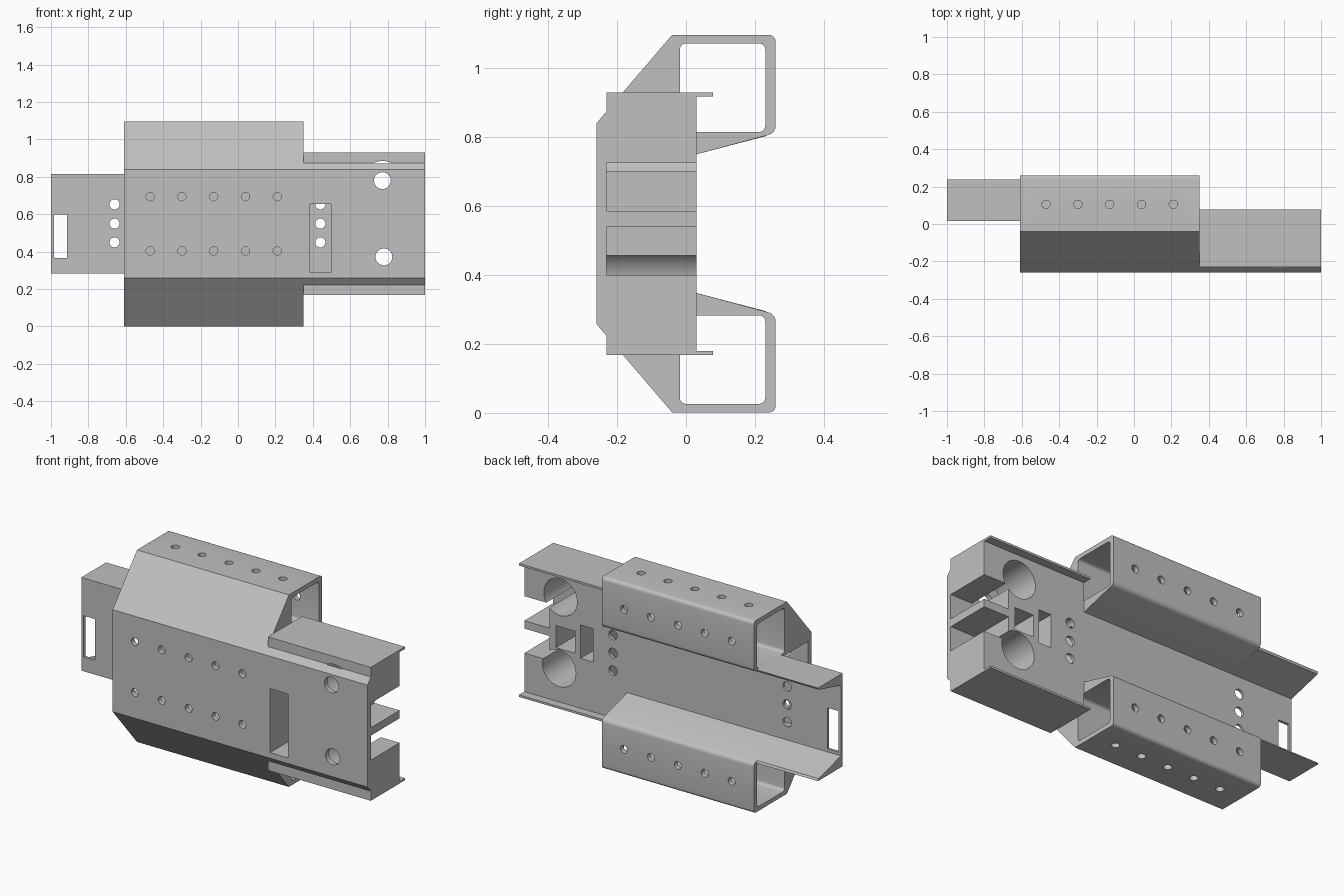
import bpy, bmesh, math
from mathutils import Matrix

cube = bpy.data.objects.get("Cube")
if cube:
    bpy.data.objects.remove(cube, do_unlink=True)

MID = 0.549            # height of the mirror plane
HOLES_X = [-0.47 + 0.17 * i for i in range(5)]
BOLT_Z = (0.45, 0.55, 0.653)

grey = bpy.data.materials.new("plain_grey")
grey.use_nodes = True
COLOUR = (0.53, 0.53, 0.53, 1)
grey.diffuse_color = COLOUR
grey.node_tree.nodes["Principled BSDF"].inputs["Base Color"].default_value = COLOUR


def to_object(name, bm):
    bmesh.ops.recalc_face_normals(bm, faces=bm.faces)
    mesh = bpy.data.meshes.new(name)
    bm.to_mesh(mesh)
    bm.free()
    mesh.materials.append(grey)
    obj = bpy.data.objects.new(name, mesh)
    bpy.context.scene.collection.objects.link(obj)
    return obj


def prism(name, profile, x0, x1, radius=0, round_from_y=-9):
    """Extrude a (y, z) profile along x, rounding lengthwise edges past a given y."""
    bm = bmesh.new()
    face = bm.faces.new([bm.verts.new((x0, y, z)) for y, z in profile])
    out = bmesh.ops.extrude_face_region(bm, geom=[face])
    moved = [v for v in out["geom"] if isinstance(v, bmesh.types.BMVert)]
    bmesh.ops.translate(bm, verts=moved, vec=(x1 - x0, 0, 0))
    if radius:
        edges = [e for e in bm.edges
                 if abs(e.verts[0].co.x - e.verts[1].co.x) > 1e-4
                 and e.verts[0].co.y > round_from_y]
        bmesh.ops.bevel(bm, geom=edges, offset=radius, segments=5,
                        profile=0.5, affect='EDGES')
    return to_object(name, bm)


def box(name, x, y, z, radius=0):
    profile = [(y[0], z[0]), (y[1], z[0]), (y[1], z[1]), (y[0], z[1])]
    return prism(name, profile, x[0], x[1], radius)


def rod(centre, radius, length, axis='Y', segments=32):
    bm = bmesh.new()
    turn = Matrix.Rotation(math.pi / 2, 4, 'X') if axis == 'Y' else Matrix()
    bmesh.ops.create_cone(bm, cap_ends=True, segments=segments, radius1=radius,
                          radius2=radius, depth=length,
                          matrix=Matrix.Translation(centre) @ turn)
    return to_object("cutter", bm)


def mirrored(upper):
    """Close a half profile, given above the mid plane, with its reflection."""
    return upper + [(y, 2 * MID - z) for y, z in reversed(upper)]


def cut(obj, cutters):
    bpy.context.view_layer.objects.active = obj
    for cutter in cutters:
        cutter.hide_render = True
        mod = obj.modifiers.new("cut", 'BOOLEAN')
        mod.operation = 'DIFFERENCE'
        mod.solver = 'EXACT'
        mod.object = cutter
        bpy.ops.object.modifier_apply(modifier=mod.name)
        bpy.data.objects.remove(cutter, do_unlink=True)


def flip(z_range):
    return (2 * MID - z_range[1], 2 * MID - z_range[0])


parts = []

# Main body: hollow front housing with a square tube above and below
body = prism("main_body", mirrored([(-0.26, 0.84), (-0.04, 1.097), (0.26, 1.097),
                                    (0.26, 0.812), (0.03, 0.75)]),
             -0.61, 0.35, 0.02, 0.2)
tube = (0.815, 1.072)
cutters = [box("cutter", (-0.7, 0.45), (-0.018, 0.23), z, 0.018)
           for z in (tube, flip(tube))]
cutters.append(box("cutter", (-0.7, 0.34), (-0.23, 0.012), (0.3, 0.798)))
for x in HOLES_X:
    for side in (1, -1):
        cutters += [rod((x, -0.25, MID + side * 0.145), 0.022, 0.08),
                    rod((x, 0.25, MID + side * 0.4), 0.022, 0.08),
                    rod((x, 0.105, MID + side * 0.54), 0.022, 0.08, 'Z')]
cut(body, cutters)
parts.append(body)

# Thin tail plate with wedge flanges, a slot and three holes
tail = prism("tail_plate", mirrored([(0.015, 0.815), (0.238, 0.815),
                                     (0.232, 0.803), (0.03, 0.75)]), -1, -0.61)
cut(tail, [box("cutter", (-0.985, -0.915), (-0.1, 0.1), (0.365, 0.6))]
    + [rod((-0.66, 0.02, z), 0.027, 0.2) for z in BOLT_Z])
parts.append(tail)

# End block with stepped front edges
block = prism("end_block", mirrored([(-0.26, 0.84), (-0.23, 0.875),
                                     (-0.23, 0.93), (0.03, 0.93)]), 0.35, 1)
cutters = [
    box("cutter", (0.385, 0.498), (-0.4, 0.012), (0.29, 0.655)),   # front window
    box("cutter", (0.842, 1.1), (-0.23, 0.1), (0.585, 0.725)),     # upper end slot
    box("cutter", (0.842, 1.1), (-0.23, 0.1), (0.4, 0.54)),        # lower end slot
    box("cutter", (0.68, 0.8), (-0.23, 0.1), (0.485, 0.61)),       # square pocket
    box("cutter", (0.565, 0.645), (-0.23, 0.1), (0.465, 0.655)),   # tall pocket
]
# Round bores with small front holes, then the bolt holes
for x, z in ((0.772, 0.78), (0.78, 0.372)):
    cutters += [rod((x, -0.031, z), 0.105, 0.402, segments=48),
                rod((x, -0.3, z), 0.045, 0.3)]
cutters += [rod((0.44, 0.05, z), 0.027, 0.14) for z in BOLT_Z]
cut(block, cutters)
parts.append(block)

# Thin lips along the back edges of the end block
lip = (0.918, 0.93)
for name, z in (("upper_lip", lip), ("lower_lip", flip(lip))):
    parts.append(box(name, (0.35, 1), (0.03, 0.078), z))

# Smooth rounds, sharp edges
bpy.ops.object.select_all(action='DESELECT')
for part in parts:
    part.select_set(True)
bpy.context.view_layer.objects.active = body
bpy.ops.object.shade_smooth_by_angle(angle=math.radians(30))
